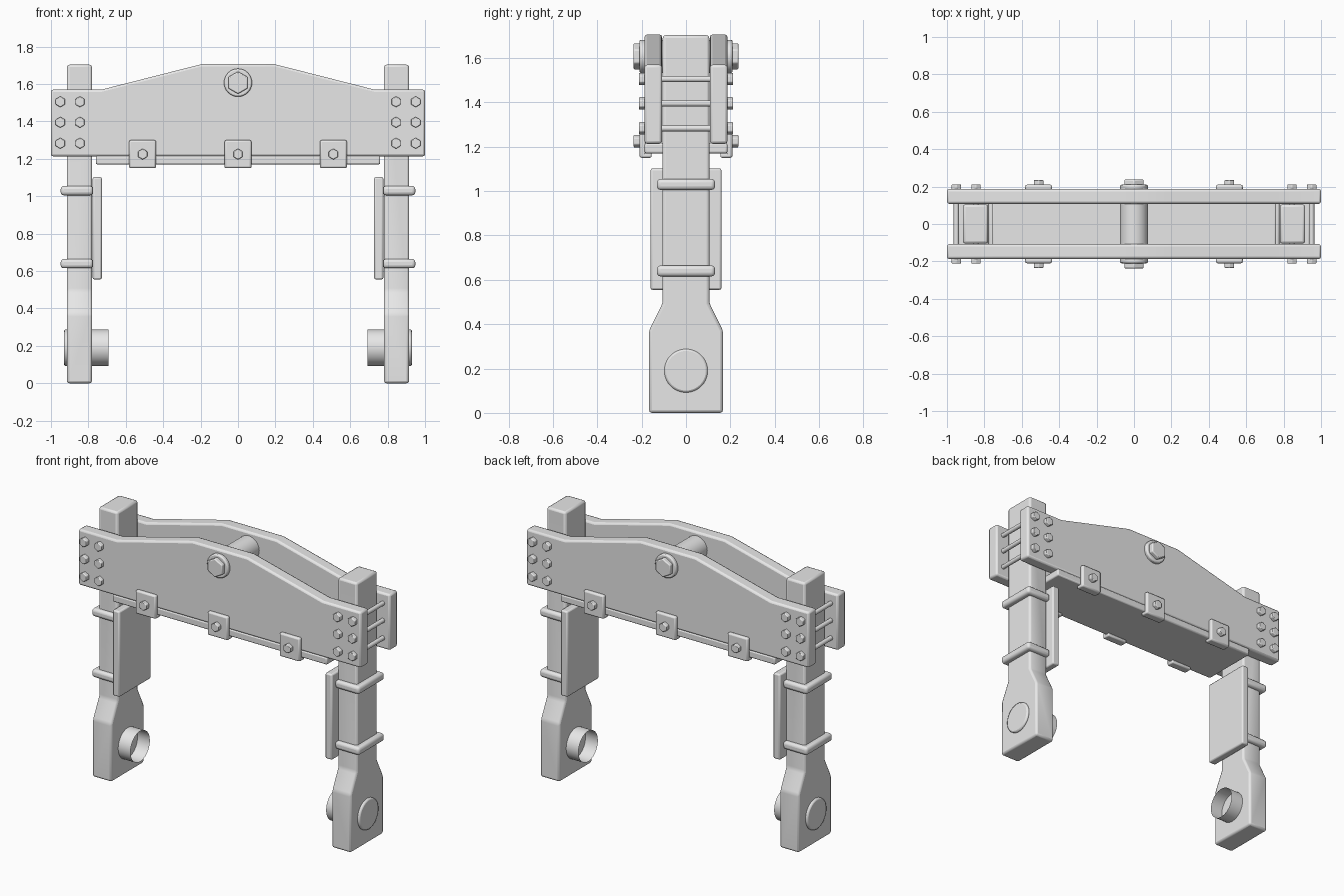
import bpy, bmesh, math
from mathutils import Matrix, Vector

if "Cube" in bpy.data.objects:
    bpy.data.objects.remove(bpy.data.objects["Cube"])

steel = bpy.data.materials.new("grey_steel")
steel.diffuse_color = (0.8, 0.8, 0.8, 1)
steel.use_nodes = True
steel.node_tree.nodes["Principled BSDF"].inputs["Base Color"].default_value = steel.diffuse_color


def finish(bm, name, bevel=0.0, segments=2, smooth=True):
    bmesh.ops.recalc_face_normals(bm, faces=bm.faces[:])
    me = bpy.data.meshes.new(name)
    bm.to_mesh(me)
    bm.free()
    me.materials.append(steel)
    ob = bpy.data.objects.new(name, me)
    bpy.context.collection.objects.link(ob)
    if bevel:
        m = ob.modifiers.new("edge_rounding", 'BEVEL')
        m.width, m.segments, m.limit_method = bevel, segments, 'ANGLE'
        m.angle_limit = math.radians(25)
    if smooth:
        bpy.ops.object.select_all(action='DESELECT')
        ob.select_set(True)
        bpy.context.view_layer.objects.active = ob
        bpy.ops.object.shade_smooth_by_angle(angle=math.radians(35))
    return ob


def extrude(name, pts, axis, a, b, bevel, segments=2):
    """Profile in (x,z) swept along y, or in (y,z) swept along x."""
    bm = bmesh.new()
    place = (lambda u, v: (u, a, v)) if axis == 'y' else (lambda u, v: (a, u, v))
    face = bm.faces.new([bm.verts.new(place(u, v)) for u, v in pts])
    ext = bmesh.ops.extrude_face_region(bm, geom=[face])
    step = Vector((0, b - a, 0)) if axis == 'y' else Vector((b - a, 0, 0))
    bmesh.ops.translate(bm, vec=step, verts=[v for v in ext['geom'] if isinstance(v, bmesh.types.BMVert)])
    return finish(bm, name, bevel, segments)


def box(name, x0, x1, y0, y1, z0, z1, bevel, segments=2):
    x0, x1 = sorted((x0, x1))
    return extrude(name, [(x0, z0), (x1, z0), (x1, z1), (x0, z1)], 'y', y0, y1, bevel, segments)


def cylinder(name, axis, a, b, c1, z, r, sides=32, bevel=0.0, open_end=False, r2=None):
    """Round bar from a to b along x or y; c1 is the other horizontal coordinate."""
    bm = bmesh.new()
    rot = Matrix.Rotation(math.pi / 2, 4, 'Y') if axis == 'x' else Matrix.Rotation(-math.pi / 2, 4, 'X')
    mid = (a + b) / 2
    pos = (mid, c1, z) if axis == 'x' else (c1, mid, z)
    if b < a:
        rot = rot @ Matrix.Rotation(math.pi, 4, 'X')
    bmesh.ops.create_cone(bm, cap_ends=True, segments=sides, radius1=r, radius2=r if r2 is None else r2,
                          depth=abs(b - a), matrix=Matrix.Translation(pos) @ rot)
    if open_end:
        caps = [f for f in bm.faces if len(f.verts) > 4 and abs(f.calc_center_median().x - b) < 1e-4]
        bmesh.ops.delete(bm, geom=caps, context='FACES')
    return finish(bm, name, bevel)


# Side plates of the crossbeam
beam = [(-1, 1.213), (1, 1.213), (1, 1.57), (0.73, 1.57), (0.195, 1.706),
        (-0.195, 1.706), (-0.73, 1.57), (-1, 1.57)]
for s, side in ((-1, "front"), (1, "back")):
    extrude(side + "_beam_plate", beam, 'y', s * 0.108, s * 0.187, 0.012)

    # Central pivot washer and head
    cylinder(side + "_pivot_washer", 'y', s * 0.18, s * 0.21, 0, 1.607, 0.075, bevel=0.008)
    cylinder(side + "_pivot_head", 'y', s * 0.20, s * 0.237, 0, 1.607, 0.06, 6, 0.006)

    # Clips that hold the lower plate, each with a lip underneath
    for x in (-0.51, 0, 0.51):
        box(side + "_clip", x - 0.072, x + 0.072, *sorted((s * 0.18, s * 0.21)), 1.15, 1.30, 0.01)
        box(side + "_clip_lip", x - 0.072, x + 0.072, *sorted((s * 0.155, s * 0.205)), 1.15, 1.172, 0.007)
        cylinder(side + "_clip_bolt", 'y', s * 0.2, s * 0.236, x, 1.225, 0.029, 6, 0.004)

# Pivot bar and lower plate
cylinder("pivot_bar", 'y', -0.15, 0.15, 0, 1.607, 0.075)
box("lower_plate", -0.76, 0.76, -0.187, 0.187, 1.17, 1.216, 0.008)

leg = [(-0.167, 0), (0.167, 0), (0.167, 0.37), (0.105, 0.495), (0.105, 1.703),
       (-0.105, 1.703), (-0.105, 0.495), (-0.167, 0.37)]
for s, side in ((-1, "left"), (1, "right")):
    # Leg with a widened foot
    extrude(side + "_leg", leg, 'x', s * 0.78, s * 0.915, 0.013)

    # Foot pin: domed outer cap and open inner sleeve
    cylinder(side + "_pin_cap", 'x', s * 0.90, s * 0.93, 0, 0.19, 0.098, 40, 0.009)
    cylinder(side + "_pin_sleeve", 'x', s * 0.79, s * 0.693, 0, 0.19, 0.098, 40, open_end=True)

    # Inner pad with two straps
    box(side + "_pad", s * 0.728, s * 0.777, -0.16, 0.16, 0.555, 1.102, 0.009)
    for z in (1.03, 0.64):
        box(side + "_strap", s * 0.775, s * 0.948, -0.131, 0.131, z - 0.025, z + 0.025, 0.017, 3)

    # Through bolts joining both side plates
    for x in (0.845, 0.95):
        for z in (1.283, 1.395, 1.505):
            cylinder(side + "_bolt_rod", 'y', -0.15, 0.15, s * x, z, 0.014, 16)
            for f in (-1, 1):
                cylinder(side + "_bolt_head", 'y', f * 0.18, f * 0.212, s * x, z, 0.029, 6, 0.004)
